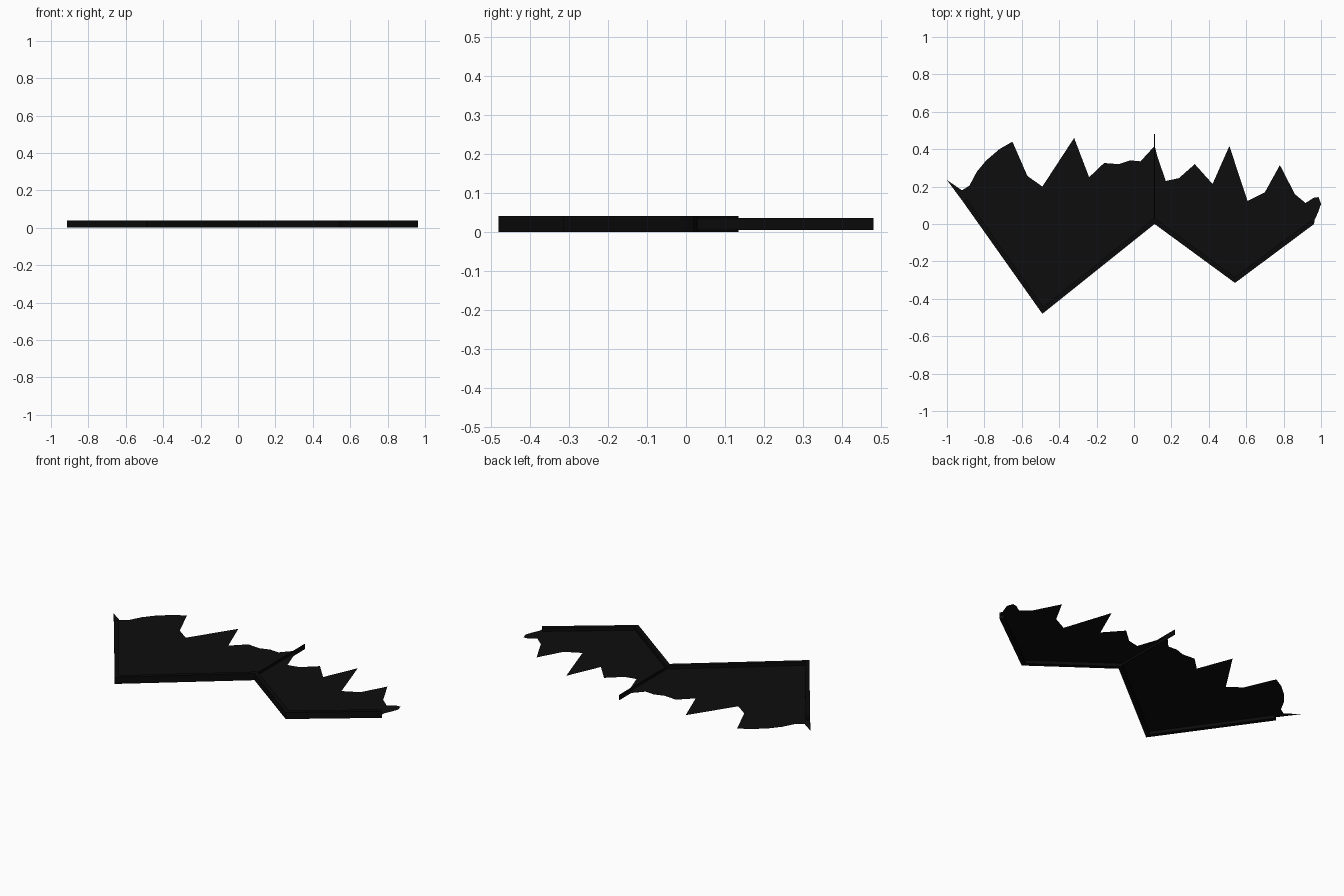
import bpy, bmesh
from mathutils import Vector

if "Cube" in bpy.data.objects:
    bpy.data.objects.remove(bpy.data.objects["Cube"])

def material(name, rgb):
    m = bpy.data.materials.new(name)
    m.diffuse_color = (*rgb, 1)
    m.use_nodes = True
    m.node_tree.nodes["Principled BSDF"].inputs["Base Color"].default_value = m.diffuse_color
    return m

BLACK = material("wing black", (0.0040, 0.0040, 0.0040))
RIM = material("rim black", (0.0032, 0.0030, 0.0034))

def flat_part(name, pts, z, height, mat):
    """Outline in plan, filled at z and optionally raised to a solid."""
    bm = bmesh.new()
    face = bm.faces.new([bm.verts.new((x, y, z)) for x, y in pts])
    face.normal_update()
    if face.normal.z < 0:
        face.normal_flip()
    if height:
        res = bmesh.ops.extrude_face_region(bm, geom=[face], use_keep_orig=True)
        verts = [g for g in res["geom"] if isinstance(g, bmesh.types.BMVert)]
        bmesh.ops.translate(bm, verts=verts, vec=(0, 0, height))
        bmesh.ops.recalc_face_normals(bm, faces=bm.faces[:])
    bmesh.ops.triangulate(bm, faces=[f for f in bm.faces if len(f.verts) > 4])
    me = bpy.data.meshes.new(name)
    bm.to_mesh(me)
    bm.free()
    me.materials.append(mat)
    ob = bpy.data.objects.new(name, me)
    bpy.context.collection.objects.link(ob)
    return ob

def inset_path(path, width):
    """Mitred parallel of an open path, on its left side."""
    p = [Vector(q) for q in path]
    out = []
    for i, q in enumerate(p):
        ns = []
        for a, b in ((i - 1, i), (i, i + 1)):
            if a >= 0 and b < len(p):
                d = (p[b] - p[a]).normalized()
                ns.append(Vector((-d.y, d.x)))
        n = sum(ns, Vector((0, 0))).normalized()
        out.append(q + n * (width / n.dot(ns[0])))
    return [tuple(v) for v in out]

# Straight lower edges shared by the wings and their rims
left_edge = [(-0.915, 0.12), (-0.49, -0.48), (0.11, 0.0)]
right_edge = [(0.11, 0.0), (0.54, -0.315), (0.963, 0.0)]

# Torn upper edges
left_torn = [(0.11, 0.417), (0.035, 0.335), (-0.02, 0.34), (-0.08, 0.32), (-0.16, 0.326),
             (-0.24, 0.25), (-0.32, 0.46), (-0.49, 0.2), (-0.57, 0.257), (-0.65, 0.44),
             (-0.72, 0.40), (-0.79, 0.34), (-0.84, 0.28), (-0.88, 0.205), (-0.92, 0.18),
             (-1.0, 0.235)]
right_torn = [(0.965, 0.02), (0.985, 0.064), (1.0, 0.107), (0.987, 0.144), (0.96, 0.14),
              (0.917, 0.112), (0.86, 0.16), (0.78, 0.315), (0.7, 0.17), (0.607, 0.123),
              (0.51, 0.417), (0.42, 0.214), (0.325, 0.32), (0.24, 0.245), (0.17, 0.23),
              (0.125, 0.36), (0.11, 0.42)]

# Thin wing sheets
flat_part("left_wing", left_edge + left_torn, 0.02, 0, BLACK)
flat_part("right_wing", right_edge + right_torn, 0.02, 0, BLACK)

# Raised rim along the straight edges
path = left_edge + right_edge[1:]
flat_part("edge_rim", path + inset_path(path, 0.025)[::-1], 0.0, 0.04, RIM)

# Upright blade between the wings
flat_part("centre_blade", [(0.108, 0.01), (0.112, 0.01), (0.112, 0.48), (0.108, 0.48)],
          0.005, 0.03, RIM)
